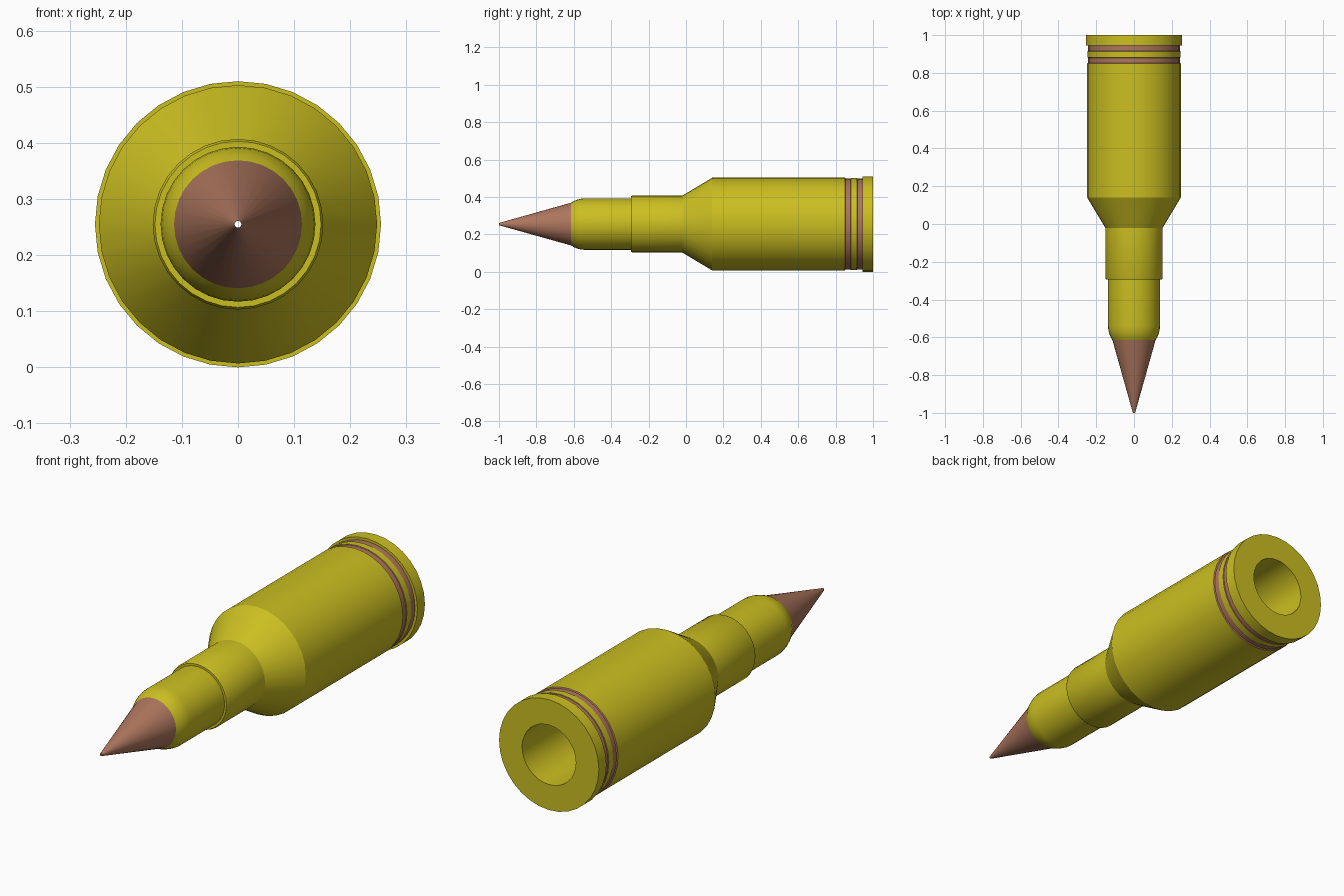
import bpy, bmesh, math

if "Cube" in bpy.data.objects:
    bpy.data.objects.remove(bpy.data.objects["Cube"])

SIDES = 32
AXIS_Z = 0.255


def material(name, rgb):
    m = bpy.data.materials.new(name)
    m.diffuse_color = (*rgb, 1)
    m.use_nodes = True
    m.node_tree.nodes["Principled BSDF"].inputs["Base Color"].default_value = m.diffuse_color
    return m


brass = material("brass", (0.60, 0.52, 0.015))
copper = material("copper", (0.42, 0.18, 0.11))


def lathe(name, profile, mats, closed=False, copper_bands=()):
    """Spin (y, radius) points around the long axis."""
    bm = bmesh.new()
    rings = []
    for y, r in profile:
        ring = []
        for i in range(SIDES):
            a = 2 * math.pi * i / SIDES
            ring.append(bm.verts.new((r * math.sin(a), y, AXIS_Z + r * math.cos(a))))
        rings.append(ring)
    count = len(rings) if closed else len(rings) - 1
    for k in range(count):
        a, b = rings[k], rings[(k + 1) % len(rings)]
        for i in range(SIDES):
            j = (i + 1) % SIDES
            f = bm.faces.new((a[i], b[i], b[j], a[j]))
            f.material_index = 1 if k in copper_bands else 0
    bm.normal_update()
    mesh = bpy.data.meshes.new(name)
    bm.to_mesh(mesh)
    bm.free()
    for m in mats:
        mesh.materials.append(m)
    ob = bpy.data.objects.new(name, mesh)
    bpy.context.collection.objects.link(ob)
    bpy.ops.object.select_all(action='DESELECT')
    ob.select_set(True)
    bpy.context.view_layer.objects.active = ob
    bpy.ops.object.shade_smooth_by_angle(angle=math.radians(30))
    return ob


# pointed tip, open by a pinhole at the front
lathe("pointed_tip", [(-1.0, 0.006), (-0.615, 0.114)], [copper])

# rounded sleeve behind the tip
lathe("front_sleeve", [(-0.615, 0.114), (-0.60, 0.123), (-0.58, 0.131),
                       (-0.56, 0.136), (-0.54, 0.138), (-0.29, 0.138)], [brass])

# hollow case: neck, shoulder, body, grooves, rim and bore
lathe("case", [(-0.295, 0.138), (-0.295, 0.148), (-0.287, 0.152), (-0.02, 0.152),
               (0.14, 0.248), (0.85, 0.248), (0.853, 0.243), (0.88, 0.243),
               (0.882, 0.246), (0.914, 0.246), (0.916, 0.243), (0.945, 0.243),
               (0.945, 0.255), (1.0, 0.255), (1.0, 0.1375), (-0.29, 0.1375)],
      [brass, copper], closed=True, copper_bands=(5, 6, 7, 9, 10))
